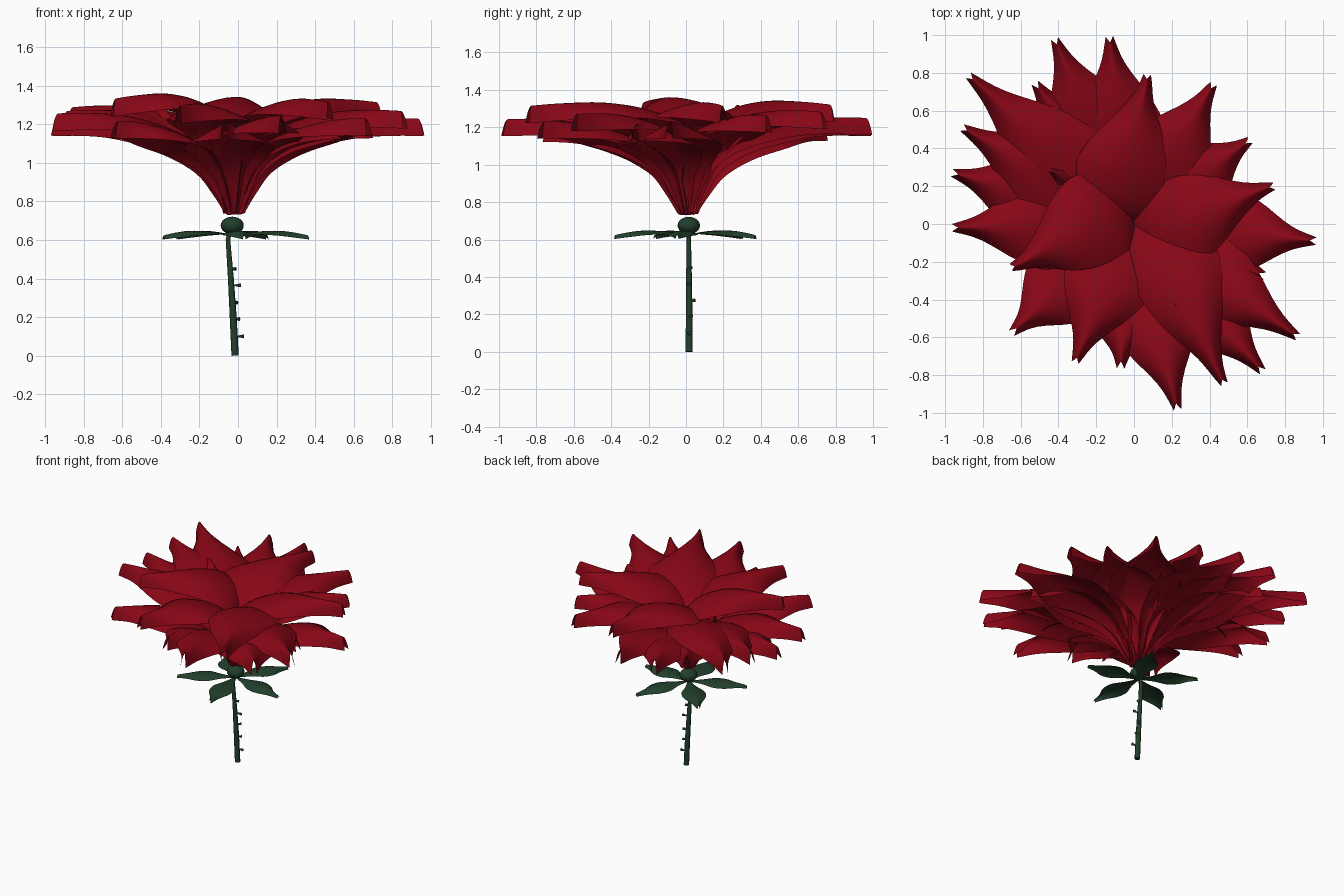
import bpy, bmesh
from math import sin, cos, radians, atan2, hypot, pi
from mathutils import Vector

if "Cube" in bpy.data.objects:
    bpy.data.objects.remove(bpy.data.objects["Cube"])


def material(name, color):
    m = bpy.data.materials.new(name)
    m.diffuse_color = (*color, 1)
    m.use_nodes = True
    m.node_tree.nodes["Principled BSDF"].inputs["Base Color"].default_value = m.diffuse_color
    return m


RED = material("petal_red", (0.25, 0.002, 0.008))
GREEN = material("leaf_green", (0.016, 0.05, 0.024))


def link(name, me, mat):
    me.materials.append(mat)
    for p in me.polygons:
        p.use_smooth = True
    ob = bpy.data.objects.new(name, me)
    bpy.context.collection.objects.link(ob)
    return ob


def spline(vals, t):
    # Catmull-Rom through evenly spaced values
    n = len(vals) - 1
    i = min(int(t * n), n - 1)
    f = t * n - i
    b, c = vals[i], vals[i + 1]
    a = vals[i - 1] if i > 0 else 2 * b - c
    d = vals[i + 2] if i + 2 <= n else 2 * c - b
    return b + 0.5 * f * (c - a + f * (2*a - 5*b + 4*c - d + f * (3*(b - c) + d - a)))


def blade(name, center, angle, r, z, w, drop, notch, mat, rows=28, cols=12, bend=0):
    # Arched sheet swept outward along a profile, with a notched tip
    u = Vector((cos(angle), sin(angle), 0))
    side = Vector((-sin(angle), cos(angle), 0))
    verts, faces = [], []
    for i in range(rows + 1):
        t = i / rows
        t0, t1 = max(t - 0.02, 0), min(t + 0.02, 1)
        tan = (u * (spline(r, t1) - spline(r, t0))
               + Vector((0, 0, spline(z, t1) - spline(z, t0)))).normalized()
        nor = tan.cross(side)
        p = (center + u * spline(r, t) + Vector((0, 0, spline(z, t)))
             + side * bend * sin(pi * t) ** 2)
        for j in range(cols + 1):
            v = 2 * j / cols - 1
            verts.append(p + side * v * spline(w, t) - nor * spline(drop, t) * v * v
                         + tan * notch * abs(v) * t ** 8)
    k = cols + 1
    for i in range(rows):
        for j in range(cols):
            a = i * k + j
            faces.append((a, a + 1, a + k + 1, a + k))
    me = bpy.data.meshes.new(name)
    me.from_pydata(verts, [], faces)
    return link(name, me, mat)


# Petal profiles: low outer petals blend into tall inner ones
S_OUT = [.04, .10, .20, .35, .55, .70, .85, .97]
Z_OUT = [.75, .84, .95, 1.05, 1.13, 1.175, 1.20, 1.205]
W_OUT = [.03, .06, .10, .18, .235, .175, .07, .02]
S_IN = [.03, .00, -.06, .04, .28, .53, .80, .97]
Z_IN = [.73, .90, 1.08, 1.23, 1.325, 1.36, 1.35, 1.335]
W_IN = [.03, .08, .16, .22, .245, .19, .07, .02]
DROP = [.01, .02, .03, .045, .065, .08, .09, .09]


def mix(a, b, k):
    return [p + (q - p) * k for p, q in zip(a, b)]


# Petals: tip x, tip y, layer (0 outer .. 1 inner), sideways bend
TIPS = [(.96, -.09, .2, 0), (.74, .20, .85, -.07), (.61, .44, .45, 0), (.42, .74, .6, 0),
        (.07, .79, .9, .09), (-.13, .99, .35, 0), (-.42, .98, .3, 0), (-.52, .74, .1, 0),
        (-.88, .79, .65, 0), (-.91, .51, .5, 0), (-.96, .27, .2, 0), (-.96, -.02, .4, 0),
        (-.65, -.23, 1, -.09), (-.64, -.57, .1, 0), (-.31, -.73, .7, 0), (-.07, -.75, .05, 0),
        (.23, -.98, .3, 0), (.48, -.85, .85, .09), (.68, -.78, .2, 0), (.87, -.60, .5, 0),
        (.68, -.27, .1, 0)]
C = Vector((-.02, .01, 0))
for n, (x, y, k, bend) in enumerate(TIPS):
    dx, dy = x - C.x, y - C.y
    R = hypot(dx, dy)
    blade(f"petal_{n + 1}", C, atan2(dy, dx), [s * R for s in mix(S_OUT, S_IN, k)],
          mix(Z_OUT, Z_IN, k), mix(W_OUT, W_IN, k), DROP, .035, RED, bend=bend)

# Small heart petals hidden under the top ones
for n, (x, y, top) in enumerate([(.06, .45, 1.33), (.22, -.42, 1.33), (-.42, .27, 1.33),
                                 (.16, .08, 1.12), (-.18, -.08, 1.12)]):
    dx, dy = x - C.x, y - C.y
    R = hypot(dx, dy)
    blade(f"heart_petal_{n + 1}", C, atan2(dy, dx), [s * R for s in (.08, .2, .4, .65, .85, 1)],
          [.74 + s * (top - .74) for s in (0, .25, .5, .72, .88, .98)],
          [.02, .04, .07, .08, .04, .01], [.01, .02, .02, .03, .03, .03], .02, RED, 16, 8)

# Sepals
HIP = Vector((-.03, .015, 0))
for n in range(5):
    blade(f"sepal_{n + 1}", HIP, radians(135 + 72 * n), [.02, .10, .18, .26, .33, .395],
          [.63, .64, .647, .647, .638, .625], [.012, .04, .08, .075, .035, .008],
          [.0, .01, .02, .025, .025, .02], .012, GREEN, 16, 8)


def from_bmesh(name, bm, mat):
    me = bpy.data.meshes.new(name)
    bm.to_mesh(me)
    bm.free()
    return link(name, me, mat)


# Rose hip
bm = bmesh.new()
bmesh.ops.create_uvsphere(bm, u_segments=24, v_segments=12, radius=1)
bmesh.ops.scale(bm, vec=(.06, .06, .046), verts=bm.verts)
bmesh.ops.translate(bm, vec=(-.03, .015, .675), verts=bm.verts)
from_bmesh("hip", bm, GREEN)

# Stem
cu = bpy.data.curves.new("stem", "CURVE")
cu.dimensions = "3D"
cu.bevel_depth = .018
cu.bevel_resolution = 2
cu.use_fill_caps = True
sp = cu.splines.new("POLY")
path = [(-.015, .017, 0, 1.05), (-.025, .017, .2, 1), (-.037, .016, .4, .85),
        (-.052, .015, .6, .65), (-.04, .015, .67, .65)]
sp.points.add(len(path) - 1)
for p, (x, y, z, rad) in zip(sp.points, path):
    p.co = (x, y, z, 1)
    p.radius = rad
cu.materials.append(GREEN)
bpy.context.collection.objects.link(bpy.data.objects.new("stem", cu))

# Thorns
for n, (z, a, d0) in enumerate([(.10, 0, .034), (.19, 20, .02), (.275, 50, .022),
                                (.365, 0, .034), (.45, 20, .014)]):
    bm = bmesh.new()
    bmesh.ops.create_cone(bm, cap_ends=True, segments=8, radius1=.003, radius2=.010, depth=.035)
    ob = from_bmesh(f"thorn_{n + 1}", bm, GREEN)
    d = Vector((cos(radians(a)), sin(radians(a)), 0))
    ob.rotation_euler = d.to_track_quat("Z", "Y").to_euler()
    ob.location = Vector((-.016 - .055 * z, .016, z)) + d * d0
